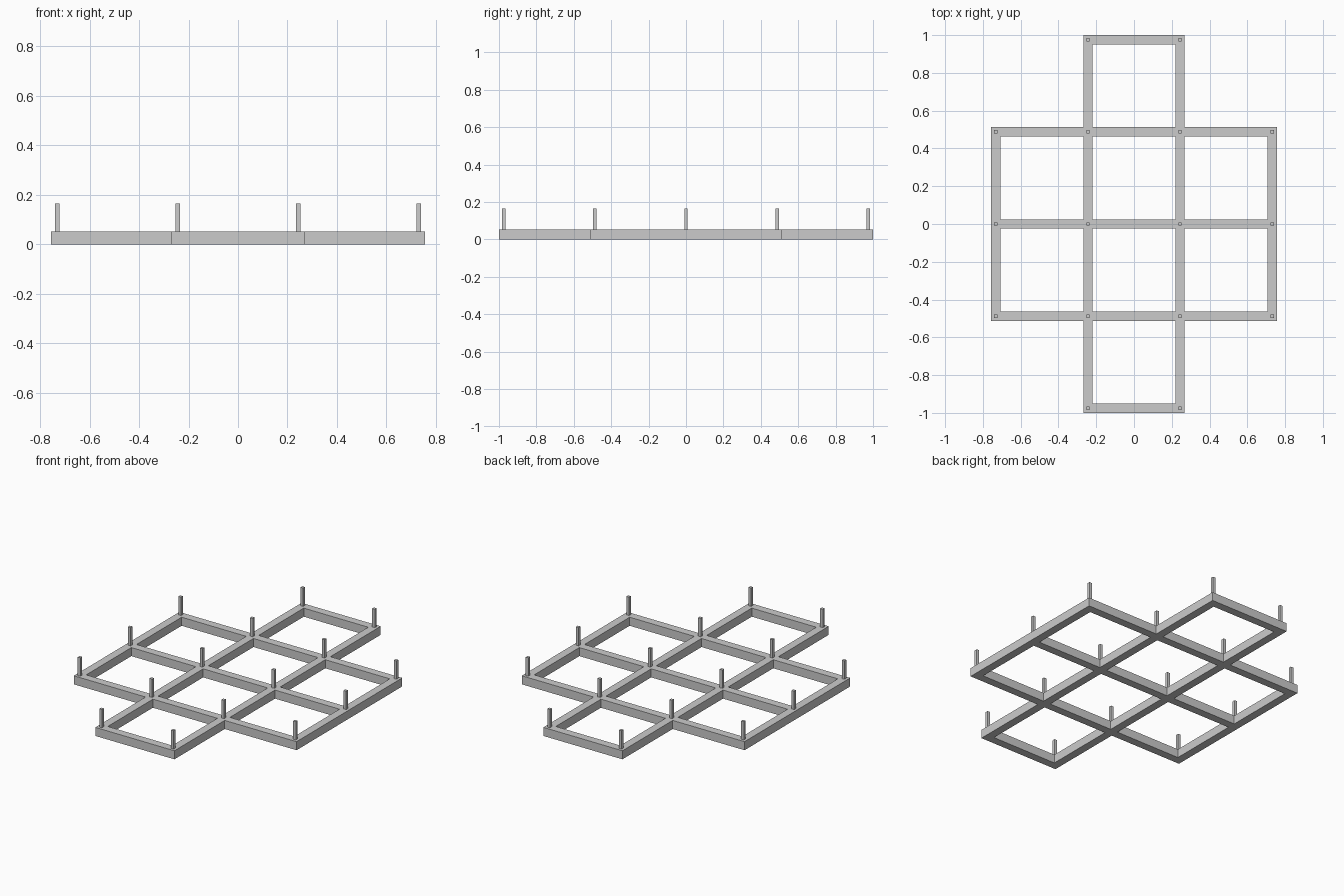
import bpy, bmesh

if "Cube" in bpy.data.objects:
    bpy.data.objects.remove(bpy.data.objects["Cube"])

P = 0.4875    # node spacing
W = 0.0248    # half beam width
H = 0.0525    # beam height
PIN = 0.009   # half pin width
TOP = 0.165   # pin top

# Nodes of the cross-shaped lattice (4 x 5 without its corners)
nodes = {(i, j) for i in range(4) for j in range(5)
         if not (i in (0, 3) and j in (0, 4))}


def pos(i, j):
    return (i - 1.5) * P, (j - 2) * P


def add_object(name, bm):
    mesh = bpy.data.meshes.new(name)
    bm.to_mesh(mesh)
    bm.free()
    ob = bpy.data.objects.new(name, mesh)
    bpy.context.collection.objects.link(ob)
    return ob


def quad(bm, x0, y0, x1, y1):
    return bm.faces.new([bm.verts.new((x, y, 0)) for x, y in
                         ((x0, y0), (x1, y0), (x1, y1), (x0, y1))])


# Lattice frame: flat joints and beams welded, then extruded upward
bm = bmesh.new()
for i, j in nodes:
    x, y = pos(i, j)
    quad(bm, x - W, y - W, x + W, y + W)
    if (i + 1, j) in nodes:
        quad(bm, x + W, y - W, x + P - W, y + W)
    if (i, j + 1) in nodes:
        quad(bm, x - W, y + W, x + W, y + P - W)
bmesh.ops.remove_doubles(bm, verts=bm.verts, dist=1e-4)
ret = bmesh.ops.extrude_face_region(bm, geom=bm.faces[:], use_keep_orig=True)
bmesh.ops.translate(bm, vec=(0, 0, H),
                    verts=[v for v in ret["geom"] if isinstance(v, bmesh.types.BMVert)])
bmesh.ops.recalc_face_normals(bm, faces=bm.faces)
add_object("lattice_frame", bm)

# Square pins standing on every joint
bm = bmesh.new()
for i, j in nodes:
    x, y = pos(i, j)
    cube = bmesh.ops.create_cube(bm, size=1)["verts"]
    bmesh.ops.scale(bm, vec=(2 * PIN, 2 * PIN, TOP - H), verts=cube)
    bmesh.ops.translate(bm, vec=(x, y, (TOP + H) / 2), verts=cube)
add_object("joint_pins", bm)
